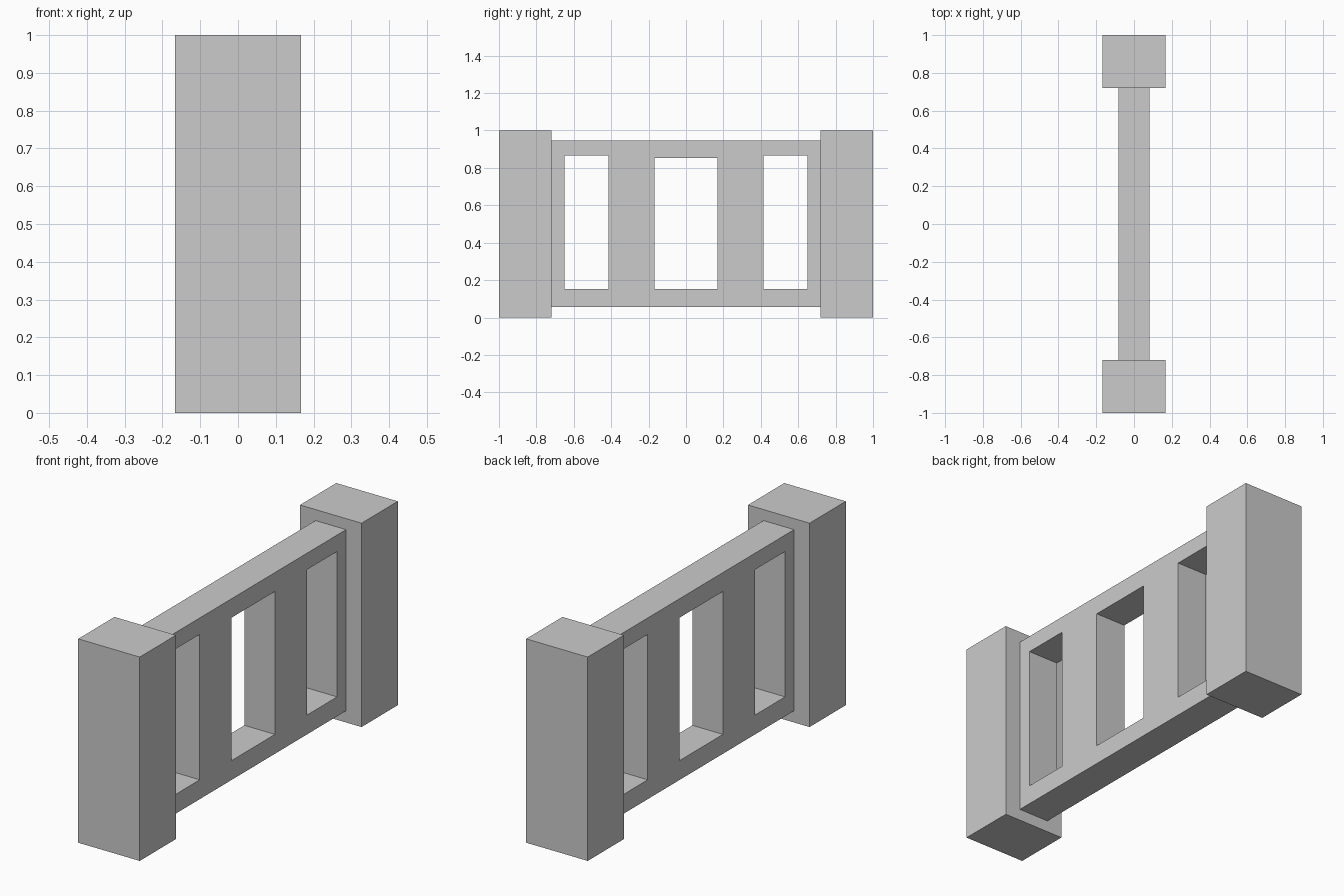
import bpy

if "Cube" in bpy.data.objects:
    bpy.data.objects.remove(bpy.data.objects["Cube"])


def box(name, x, y, z):
    """Axis-aligned box from (min, max) ranges."""
    bpy.ops.mesh.primitive_cube_add(
        size=1, location=[(a + b) / 2 for a, b in (x, y, z)])
    ob = bpy.context.object
    ob.name = ob.data.name = name
    ob.scale = [b - a for a, b in (x, y, z)]
    bpy.ops.object.transform_apply(location=False, rotation=False, scale=True)
    return ob


# End posts
box("front_post", (-0.167, 0.167), (-1.0, -0.719), (0, 1))
box("back_post", (-0.167, 0.167), (0.719, 1.0), (0, 1))

# Railing panel between the posts
panel = box("railing_panel", (-0.083, 0.083), (-0.719, 0.719), (0.057, 0.946))

# Rectangular openings: y range and top height
openings = [(-0.65, -0.415, 0.865), (-0.168, 0.168, 0.853), (0.415, 0.65, 0.865)]
for y0, y1, top in openings:
    cutter = box("opening_cutter", (-0.3, 0.3), (y0, y1), (0.152, top))
    cutter.hide_render = True
    mod = panel.modifiers.new("opening", 'BOOLEAN')
    mod.operation = 'DIFFERENCE'
    mod.solver = 'EXACT'
    mod.object = cutter
    bpy.context.view_layer.objects.active = panel
    bpy.ops.object.modifier_apply(modifier=mod.name)
    bpy.data.objects.remove(cutter, do_unlink=True)
